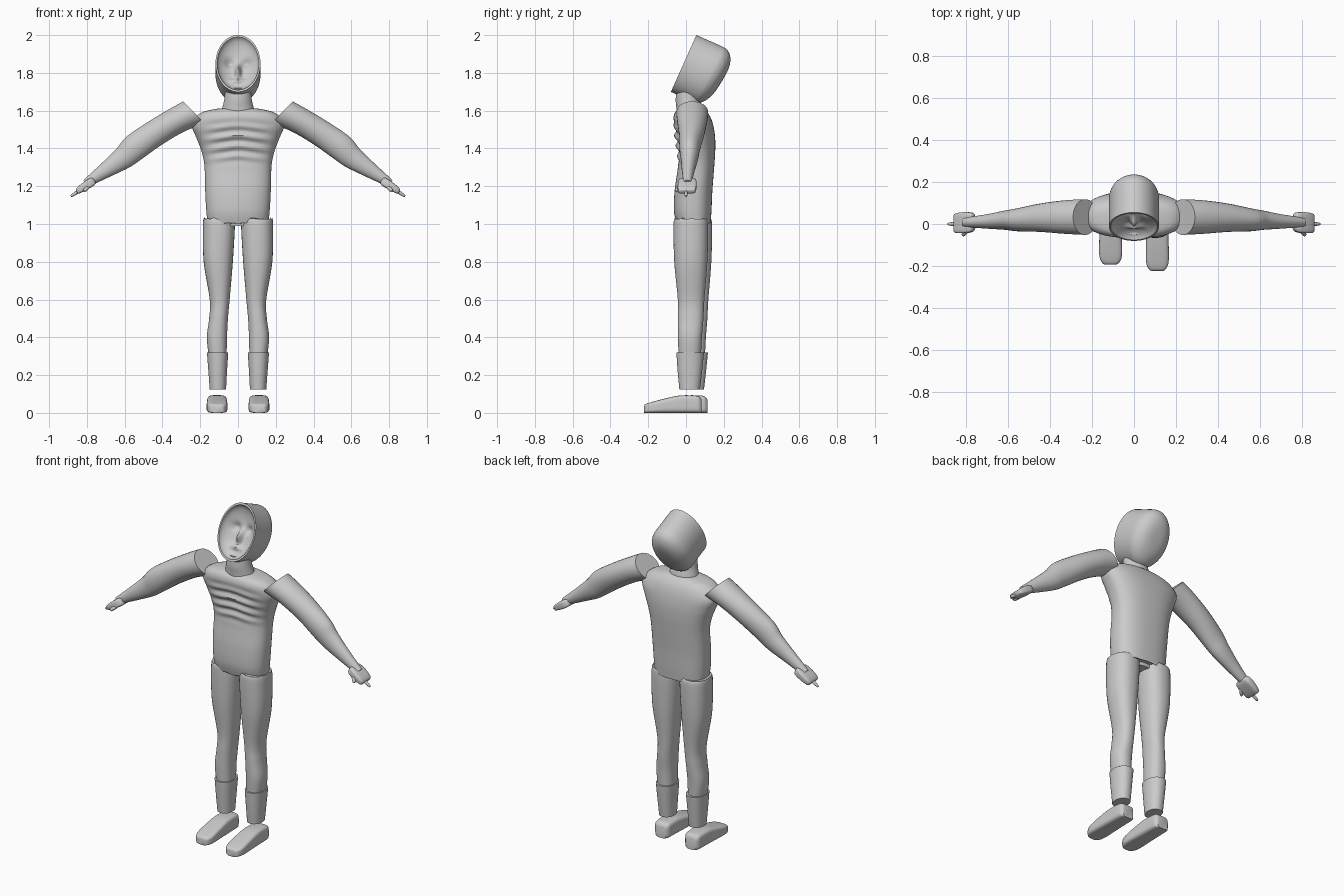
import bpy, bmesh, random
from math import sin, cos, pi, exp, radians
from mathutils import Vector

random.seed(4)
if "Cube" in bpy.data.objects:
    bpy.data.objects.remove(bpy.data.objects["Cube"])

# One plain grey for the whole figure
GREY = (0.6, 0.6, 0.6, 1)
clay = bpy.data.materials.new("plain_grey")
clay.use_nodes = True
clay.diffuse_color = GREY
bsdf = next(n for n in clay.node_tree.nodes if n.type == 'BSDF_PRINCIPLED')
bsdf.inputs["Base Color"].default_value = GREY


def skin(name, loops, angle=40):
    """Join closed loops of points into a capped, smooth-shaded surface."""
    bm = bmesh.new()
    rows = [[bm.verts.new(p) for p in loop] for loop in loops]
    n = len(rows[0])
    for a, b in zip(rows, rows[1:]):
        for i in range(n):
            j = (i + 1) % n
            bm.faces.new((a[i], a[j], b[j], b[i]))
    bm.faces.new(rows[0])
    bm.faces.new(rows[-1])
    bmesh.ops.recalc_face_normals(bm, faces=bm.faces)
    mesh = bpy.data.meshes.new(name)
    bm.to_mesh(mesh)
    bm.free()
    mesh.materials.append(clay)
    obj = bpy.data.objects.new(name, mesh)
    bpy.context.collection.objects.link(obj)
    bpy.ops.object.select_all(action='DESELECT')
    obj.select_set(True)
    bpy.context.view_layer.objects.active = obj
    bpy.ops.object.shade_smooth_by_angle(angle=radians(angle))
    return obj


def refine(rows, steps):
    """Catmull-Rom interpolation between rows of numbers."""
    out = []
    for i in range(len(rows) - 1):
        a, b, c, d = (rows[min(max(k, 0), len(rows) - 1)] for k in range(i - 1, i + 3))
        for s in range(steps):
            t = s / steps
            out.append([q + t / 2 * (r - p + t * (2*p - 5*q + 4*r - w + t * (3*(q - r) + w - p)))
                        for p, q, r, w in zip(a, b, c, d)])
    return out + [rows[-1]]


def oval(centre, u, v, power=2, n=32):
    """Superellipse loop spanned by the half axes u and v."""
    def curve(x):
        return (1 if x > 0 else -1) * abs(x) ** (2 / power)
    c, u, v = Vector(centre), Vector(u), Vector(v)
    return [c + u * curve(cos(2*pi*(i + .5)/n)) + v * curve(sin(2*pi*(i + .5)/n)) for i in range(n)]


def upright(z, x0, x1, y0, y1, power=2, n=32):
    """Horizontal loop filling the given x and y range."""
    return oval(((x0 + x1)/2, (y0 + y1)/2, z), ((x1 - x0)/2, 0, 0), (0, (y1 - y0)/2, 0), power, n)


# Torso: height, half width, front, back
torso = [(1.00, .16, -.05, .13), (1.07, .168, -.064, .135), (1.18, .174, -.06, .14),
         (1.31, .178, -.042, .15), (1.39, .195, -.045, .155), (1.46, .222, -.055, .154),
         (1.52, .245, -.062, .145), (1.565, .225, -.066, .13), (1.595, .18, -.055, .11),
         (1.612, .10, -.03, .09)]
loops = []
for k, (z, w, front, back) in enumerate(refine(torso, 8)):
    loop = upright(z, -w, w, front, back, 2.5, 64)
    for p in loop:
        # Ribs fade out at the sides, belly and collar
        if p.y < .02:
            fade = exp(-((z - 1.43)/.1)**4) * exp(-(p.x/.15)**4)
            p.y += .008 * fade * sin((z + .15*abs(p.x)) * 2*pi/.055)
        if k == 0:
            p.z += random.uniform(0, .018)
    loops.append(loop)
skin("torso", loops)

# Neck
skin("neck", [upright(z, -w, w, y0, y1) for z, w, y0, y1 in refine(
    [(1.59, .09, -.05, .09), (1.62, .082, -.052, .085), (1.66, .073, -.055, .075),
     (1.72, .068, -.05, .075)], 4)])

# Head: tilted oval shell with a domed back and a hollow, sculpted face
MID = Vector((0, -.0125, 1.85))
UP = Vector((0, .41, .912))
BACK = Vector((0, .912, -.41))


def bump(x, v, x0, v0, sx, sv):
    return exp(-((x - x0)/sx)**2 - ((v - v0)/sv)**2)


def head_loop(scale, depth=None, n=64):
    loop = []
    for i in range(n):
        t = 2*pi*i/n
        x, v = .119*scale*cos(t), .165*scale*sin(t)
        if depth is None:
            d = .06 * max(0, 1 - (scale/.93)**2) ** .6
            d -= .045 * bump(x, v, 0, -.025, .016, .035)
            d -= .02 * bump(x, v, 0, -.085, .04, .014)
            d += .018 * (bump(x, v, .045, .025, .024, .022) + bump(x, v, -.045, .025, .024, .022))
            d = max(d, 0)
        else:
            d = depth + .5 * depth * v
        loop.append(MID + Vector((x, 0, 0)) + UP*v + BACK*d)
    return loop


shell = refine([(.02, .224), (.35, .222), (.62, .213), (.83, .195), (.95, .173), (1, .145), (1, .07)], 4)
head = [head_loop(s, d) for s, d in shell]
head += [head_loop(s, 0) for s in (1, .93)]
head += [head_loop(.9 - .88*i/18) for i in range(19)]
skin("head", head)

# Arm: x, z, half thickness, depth half, y centre, cut angle
arm = [(.232, 1.59, .083, .085, .033, 46), (.325, 1.548, .073, .08, .033, 50),
       (.44, 1.48, .071, .068, .03, 54), (.55, 1.403, .072, .055, .02, 55),
       (.61, 1.348, .06, .046, .018, 53), (.70, 1.285, .042, .034, .012, 52),
       (.805, 1.215, .022, .022, .008, 52)]
# Palm uses the same layout
palm = [(.76, 1.232, .014, .03, .008, 58), (.772, 1.224, .022, .046, .008, 58),
        (.81, 1.2, .022, .05, .006, 58), (.846, 1.176, .016, .046, .004, 58),
        (.854, 1.17, .009, .038, .004, 58)]
# Leg: height, inner x, outer x, front, back
leg = [(1.03, .02, .182, -.05, .12), (.99, .016, .186, -.056, .128), (.8, .027, .182, -.052, .124),
       (.6, .044, .15, -.033, .108), (.5, .053, .153, -.033, .103), (.4, .058, .165, -.033, .095),
       (.3, .06, .155, -.028, .09)]
cuff = [(.318, .052, .165, -.04, .105), (.31, .052, .164, -.04, .105), (.22, .058, .157, -.034, .096),
        (.125, .063, .15, -.025, .085)]
# Foot: y, half width, height
foot = [(-.208, .026, .036), (-.2, .04, .046), (-.165, .054, .058), (-.08, .054, .08),
        (-.01, .052, .093), (.07, .049, .091), (.088, .044, .084), (.098, .034, .07)]


def limb(name, rows, side, power, steps, n=28):
    loops = []
    for x, z, r, ry, cy, a in refine(rows, steps):
        a = radians(a)
        loops.append(oval((side*x, cy, z), (side*r*cos(a), 0, r*sin(a)), (0, ry, 0), power, n))
    skin(name, loops)


def digit(name, side, start, end, r):
    a, b = Vector(start), Vector(end)
    a.x *= side
    b.x *= side
    axis = (b - a).normalized()
    u = axis.cross(Vector((0, .3, 1))).normalized()
    v = axis.cross(u)
    skin(name, [oval(a.lerp(b, t), u*r*s, v*r*s, 2, 12)
                for t, s in ((0, 1), (.5, 1), (.9, .8), (1, .4))])


for side, label in ((1, "left"), (-1, "right")):
    shift = -.015 * side
    limb(label + "_arm", arm, side, 2, 6)
    limb(label + "_hand", palm, side, 5, 2)
    digit(label + "_finger", side, (.84, .0, 1.176), (.885, .0, 1.147), .009)
    digit(label + "_thumb", side, (.79, -.025, 1.2), (.815, -.055, 1.175), .011)

    # Trouser leg with a ragged waist
    loops = [upright(z, *sorted((side*x0, side*x1)), y0 + shift*.7, y1 + shift*.7, 2.3)
             for z, x0, x1, y0, y1 in refine(leg, 6)]
    for p in loops[0]:
        p.z += random.uniform(-.014, .004)
    skin(label + "_leg", loops)
    skin(label + "_ankle_cuff", [upright(z, *sorted((side*x0, side*x1)), y0 + shift*.7, y1 + shift*.7, 2.2)
                                 for z, x0, x1, y0, y1 in refine(cuff, 3)])
    skin(label + "_foot", [oval((side*.111, y + shift, h/2), (w, 0, 0), (0, 0, h/2), 4.5, 36)
                           for y, w, h in refine(foot, 3)])

# Crotch bridge between the legs
skin("crotch", [upright(z, -.06, .06, -.03, .1, 3) for z in (.99, 1.03)])
